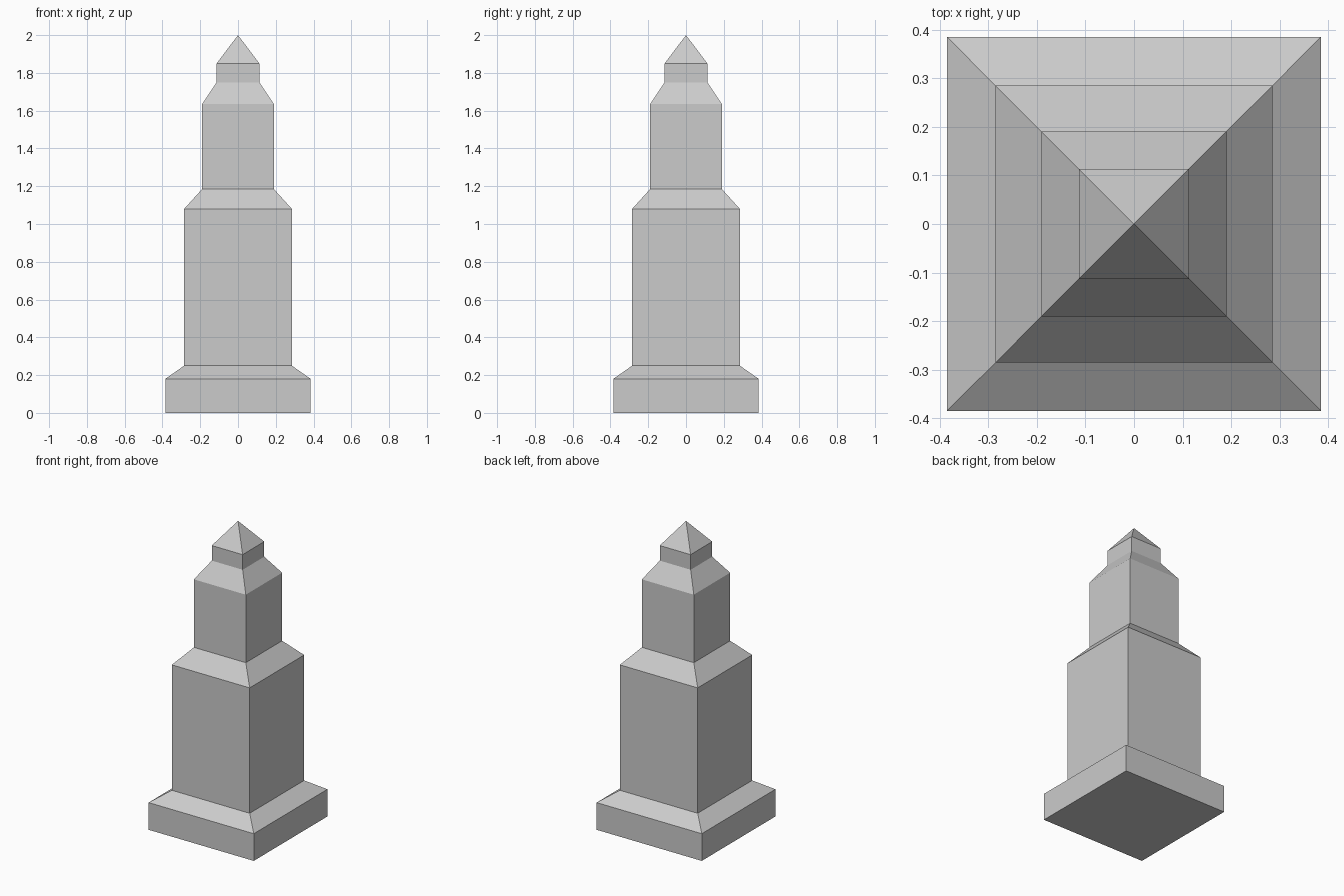
import bpy
import bmesh

cube = bpy.data.objects.get("Cube")
if cube:
    bpy.data.objects.remove(cube, do_unlink=True)

stone = bpy.data.materials.new("grey stone")
stone.use_nodes = True
GREY = (0.6, 0.6, 0.6, 1)
stone.diffuse_color = GREY
stone.node_tree.nodes["Principled BSDF"].inputs["Base Color"].default_value = GREY


def square_tower(name, profile, tip):
    """Loft square rings (half width, height) and close them with a point."""
    bm = bmesh.new()
    corners = ((-1, -1), (1, -1), (1, 1), (-1, 1))
    rings = [[bm.verts.new((x * r, y * r, z)) for x, y in corners]
             for r, z in profile]
    bm.faces.new(rings[0][::-1])
    for low, high in zip(rings, rings[1:]):
        for i in range(4):
            j = (i + 1) % 4
            bm.faces.new((low[i], low[j], high[j], high[i]))
    apex = bm.verts.new((0, 0, tip))
    for i in range(4):
        bm.faces.new((rings[-1][i], rings[-1][(i + 1) % 4], apex))
    mesh = bpy.data.meshes.new(name)
    bm.to_mesh(mesh)
    bm.free()
    mesh.materials.append(stone)
    obj = bpy.data.objects.new(name, mesh)
    bpy.context.collection.objects.link(obj)
    return obj


# Plinth, lower shaft, upper shaft and neck, each joined by a sloped shoulder
square_tower("stepped_obelisk", [
    (0.385, 0), (0.385, 0.18),
    (0.285, 0.25), (0.285, 1.08),
    (0.19, 1.185), (0.19, 1.635),
    (0.113, 1.75), (0.113, 1.85),
], 2)
